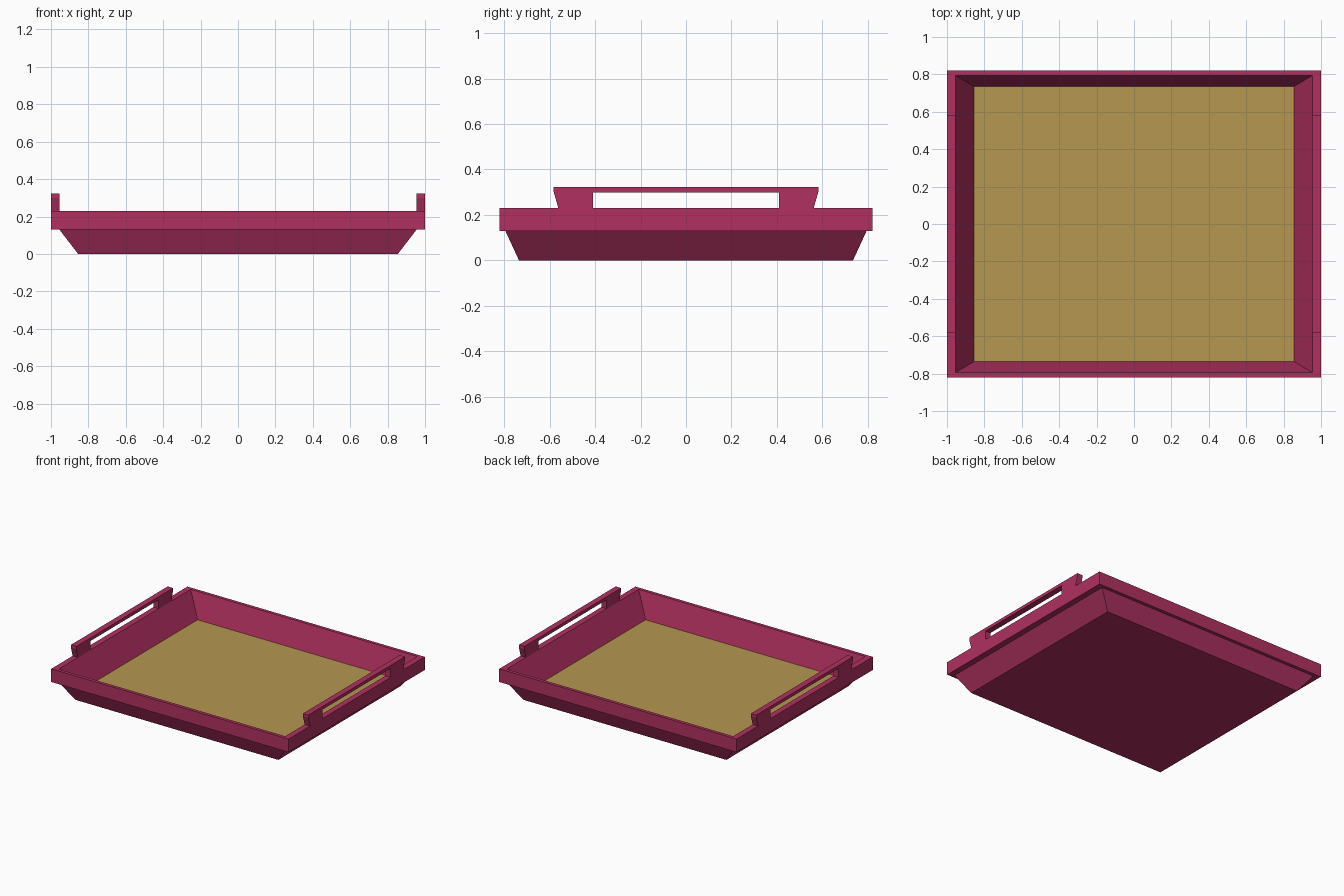
import bpy, bmesh

if "Cube" in bpy.data.objects:
    bpy.data.objects.remove(bpy.data.objects["Cube"])


def material(name, color):
    m = bpy.data.materials.new(name)
    m.diffuse_color = (*color, 1)
    m.use_nodes = True
    m.node_tree.nodes["Principled BSDF"].inputs["Base Color"].default_value = m.diffuse_color
    return m


def make_object(name, bm, mats):
    bmesh.ops.recalc_face_normals(bm, faces=bm.faces)
    me = bpy.data.meshes.new(name)
    bm.to_mesh(me)
    bm.free()
    for m in mats:
        me.materials.append(m)
    ob = bpy.data.objects.new(name, me)
    bpy.context.collection.objects.link(ob)
    return ob


red = material("crimson_paint", (0.434, 0.030, 0.117))
gold = material("gold_floor", (0.462, 0.310, 0.080))

# Tray body: rectangular rings (half x, half y, z) from underside, round the rim, to inner floor
rings = [
    (0.855, 0.735, 0.0),
    (0.955, 0.795, 0.13),
    (1.0, 0.82, 0.13),
    (1.0, 0.82, 0.23),
    (0.955, 0.795, 0.23),
    (0.855, 0.735, 0.048),
]
bm = bmesh.new()
loops = [[bm.verts.new((sx * x, sy * y, z))
          for sx, sy in ((-1, -1), (1, -1), (1, 1), (-1, 1))] for x, y, z in rings]
for a, b in zip(loops, loops[1:]):
    for i in range(4):
        j = (i + 1) % 4
        bm.faces.new((a[i], a[j], b[j], b[i]))
bm.faces.new(loops[0])
# Gold inner floor
bm.faces.new(loops[-1]).material_index = 1
make_object("tray_body", bm, [red, gold])

# Handles: half outline (y, z) mirrored in y, extruded across the rim thickness
half = [(0.41, 0.23), (0.562, 0.23), (0.582, 0.30), (0.582, 0.322),
        (0.41, 0.322), (0.41, 0.298)]
outline = [half[5], half[0], half[1], half[2], half[3]]
outline += [(-y, z) for y, z in reversed(outline)]
for side, name in ((-1, "left_handle"), (1, "right_handle")):
    bm = bmesh.new()
    face = bm.faces.new([bm.verts.new((side * 0.955, y, z)) for y, z in outline])
    ext = bmesh.ops.extrude_face_region(bm, geom=[face], use_keep_orig=True)
    verts = [g for g in ext["geom"] if isinstance(g, bmesh.types.BMVert)]
    bmesh.ops.translate(bm, verts=verts, vec=(side * 0.045, 0, 0))
    make_object(name, bm, [red])
